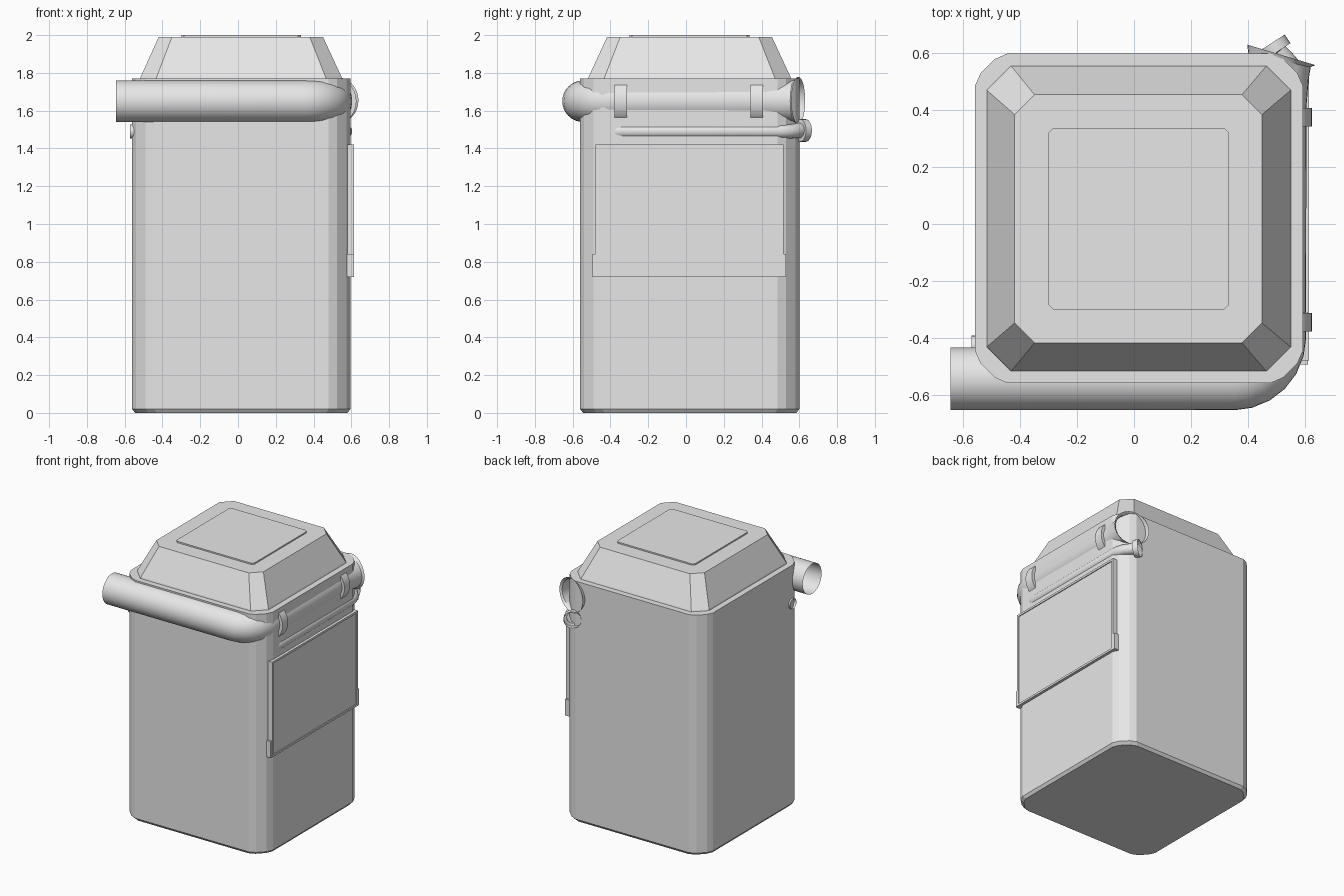
import bpy, bmesh, math
from mathutils import Vector

if "Cube" in bpy.data.objects:
    bpy.data.objects.remove(bpy.data.objects["Cube"])

grey = bpy.data.materials.new("light_grey")
grey.diffuse_color = (0.8, 0.8, 0.8, 1)
grey.use_nodes = True
grey.node_tree.nodes["Principled BSDF"].inputs["Base Color"].default_value = grey.diffuse_color


def finish(name, bm, smooth=False):
    bmesh.ops.recalc_face_normals(bm, faces=bm.faces[:])
    me = bpy.data.meshes.new(name)
    bm.to_mesh(me)
    bm.free()
    me.materials.append(grey)
    ob = bpy.data.objects.new(name, me)
    bpy.context.collection.objects.link(ob)
    if smooth:
        bpy.ops.object.select_all(action='DESELECT')
        ob.select_set(True)
        bpy.context.view_layer.objects.active = ob
        bpy.ops.object.shade_smooth_by_angle(angle=math.radians(40))
    return ob


def skin(bm, rings):
    for a, b in zip(rings, rings[1:]):
        n = len(a)
        for i in range(n):
            bm.faces.new((a[i], a[(i + 1) % n], b[(i + 1) % n], b[i]))


def outline(x0, x1, y0, y1, corner):
    """Rectangle with cut corners; corner lists (inset x, inset y) from side to end."""
    pts = [(x0 + a, y0 + b) for a, b in corner]
    pts += [(x1 - a, y0 + b) for a, b in reversed(corner)]
    pts += [(x1 - a, y1 - b) for a, b in corner]
    pts += [(x0 + a, y1 - b) for a, b in reversed(corner)]
    return pts


def loft(name, levels):
    bm = bmesh.new()
    rings = [[bm.verts.new((x, y, z)) for x, y in outline(*r, c)] for z, r, c in levels]
    skin(bm, rings)
    bm.faces.new(rings[0])
    bm.faces.new(rings[-1])
    return finish(name, bm)


def tube(name, path, sides=32):
    """Open pipe in a level plane; path holds (x, y, z, radius)."""
    bm = bmesh.new()
    P = [Vector(p[:3]) for p in path]
    rings = []
    for i, p in enumerate(P):
        d = (P[min(i + 1, len(P) - 1)] - P[i]).normalized() + (P[i] - P[max(i - 1, 0)]).normalized()
        d.z = 0
        d.normalize()
        u, v, r = Vector((d.y, -d.x, 0)), Vector((0, 0, 1)), path[i][3]
        rings.append([bm.verts.new(p + r * (u * math.cos(t) + v * math.sin(t)))
                      for t in (2 * math.pi * k / sides for k in range(sides))])
    skin(bm, rings)
    return finish(name, bm, True)


def bend(cx, cy, z, rad, r, steps=6):
    return [(cx + rad * math.sin(t), cy - rad * math.cos(t), z, r)
            for t in (math.pi / 2 * k / steps for k in range(steps + 1))]


def box(name, x0, x1, y0, y1, z0, z1):
    bm = bmesh.new()
    bmesh.ops.create_cube(bm, size=1)
    for v in bm.verts:
        v.co = ((x0 + x1) / 2 + v.co.x * (x1 - x0), (y0 + y1) / 2 + v.co.y * (y1 - y0),
                (z0 + z1) / 2 + v.co.z * (z1 - z0))
    return finish(name, bm)


# Main bin body with rounded corners and a small bottom bevel
round_c = [(0, .115), (.02, .07), (.07, .02), (.115, 0)]
full = (-.56, .595, -.56, .6)
loft("body", [(0, (-.545, .58, -.545, .585), round_c), (.02, full, round_c), (1.77, full, round_c)])

# Sloped lid and its thin top plate
lid_b, lid_t = [(0, .085), (.085, 0)], [(0, .07), (.07, 0)]
loft("lid", [(1.76, (-.52, .555, -.52, .56), lid_b), (1.78, (-.515, .548, -.515, .553), lid_b),
             (1.99, (-.42, .45, -.418, .455), lid_t)])
loft("lid_plate", [(1.985, (-.3, .333, -.3, .337), [(0, .015), (.015, 0)]),
                   (2.0, (-.3, .333, -.3, .337), [(0, .015), (.015, 0)])])

# Large pipe wrapping the front right corner, flared at the back
tube("large_pipe", [(-.645, -.545, 1.65, .11)] + bend(.35, -.4, 1.65, .145, .11)
     + [(.497, .42, 1.65, .11), (.505, .52, 1.65, .11), (.512, .575, 1.652, .112), (.518, .595, 1.654, .125)])

# Clamp collars on the large pipe
for n, y in (("front_collar", -.345), ("back_collar", .375)):
    tube(n, [(.495, y - .033, 1.65, .105), (.495, y - .0325, 1.65, .132),
             (.495, y + .0325, 1.65, .132), (.495, y + .033, 1.65, .105)])

# Thin pipe below it, ending in a rimmed outlet at the back
tube("thin_pipe", [(-.572, -.43, 1.49, .037)] + bend(.47, -.333, 1.49, .097, .037)
     + [(.567, .5, 1.49, .037), (.553, .55, 1.49, .037), (.525, .58, 1.493, .038), (.502, .6, 1.495, .04),
        (.5, .603, 1.495, .06), (.48, .634, 1.495, .06)], 24)

# Side door: slab, raised frame strips and lower brackets
y0, y1, z0, z1, w = -.48, .515, .72, 1.42, .015
box("door_panel", .58, .609, y0, y1, z0, z1)
for n, a, b, c, d in (("top", y0, y1, z1 - w, z1), ("bottom", y0, y1, z0, z0 + w),
                      ("front", y0, y0 + w, z0 + w, z1 - w), ("back", y1 - w, y1, z0 + w, z1 - w)):
    box("door_frame_" + n, .6, .615, a, b, c, d)
for n, y in (("front", y0 - .007), ("back", y1 + .007)):
    box("door_bracket_" + n, .578, .613, y - .008, y + .008, .72, .84)
